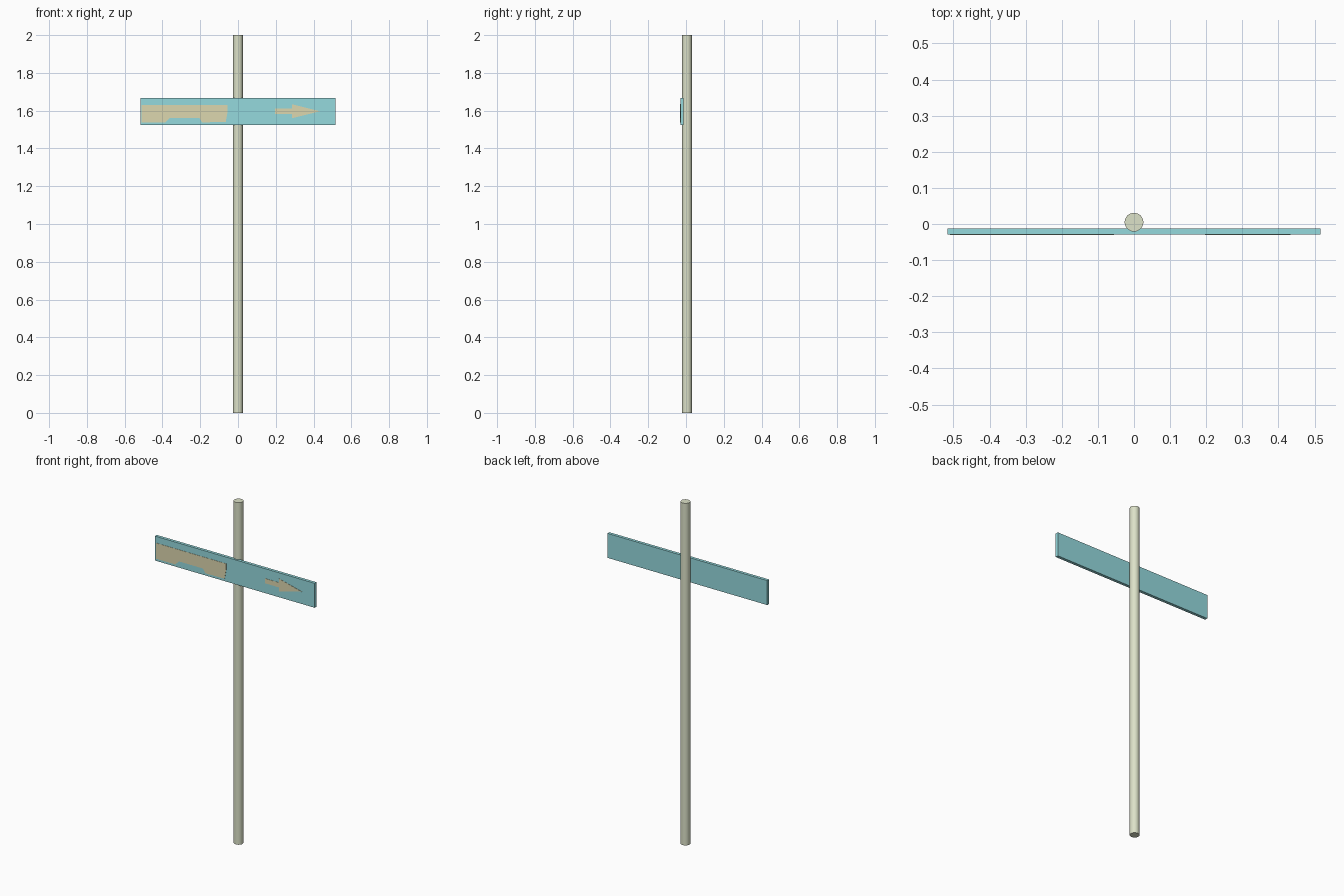
import bpy, bmesh

if "Cube" in bpy.data.objects:
    bpy.data.objects.remove(bpy.data.objects["Cube"])


def material(name, color):
    m = bpy.data.materials.new(name)
    m.diffuse_color = (*color, 1)
    m.use_nodes = True
    m.node_tree.nodes["Principled BSDF"].inputs["Base Color"].default_value = m.diffuse_color
    return m


def add_object(name, bm, mat):
    bmesh.ops.recalc_face_normals(bm, faces=bm.faces)
    me = bpy.data.meshes.new(name)
    bm.to_mesh(me)
    bm.free()
    me.materials.append(mat)
    ob = bpy.data.objects.new(name, me)
    bpy.context.collection.objects.link(ob)
    return ob


def plate(name, outline, y_front, y_back, mat):
    """Extrude an x-z outline along y."""
    bm = bmesh.new()
    face = bm.faces.new([bm.verts.new((x, y_front, z)) for x, z in outline])
    ext = bmesh.ops.extrude_face_region(bm, geom=[face], use_keep_orig=True)
    verts = [v for v in ext["geom"] if isinstance(v, bmesh.types.BMVert)]
    bmesh.ops.translate(bm, verts=verts, vec=(0, y_back - y_front, 0))
    return add_object(name, bm, mat)


pole_mat = material("pole_cream", (0.72, 0.76, 0.58))
board_mat = material("board_blue", (0.30, 0.70, 0.73))
mark_mat = material("marking_tan", (0.72, 0.68, 0.43))

# Round upright pole
bpy.ops.mesh.primitive_cylinder_add(vertices=32, radius=0.026, depth=2,
                                    location=(0, 0.005, 1))
pole = bpy.context.object
pole.name = "pole"
pole.data.materials.append(pole_mat)
bpy.ops.object.shade_smooth_by_angle()

# Sign board overlapping the front of the pole
x, z0, z1 = 0.517, 1.525, 1.668
plate("sign_board", [(-x, z0), (x, z0), (x, z1), (-x, z1)],
      -0.0295, -0.012, board_mat)

# Raised block marking on the left half, notched along its lower edge
plate("block_marking",
      [(-0.51, 1.63), (-0.055, 1.63), (-0.055, 1.595), (-0.065, 1.54),
       (-0.19, 1.538), (-0.205, 1.562), (-0.36, 1.562), (-0.385, 1.538),
       (-0.51, 1.538)],
      -0.0308, -0.029, mark_mat)

# Raised direction arrow on the right half
zc = 1.597
half = [(0.196, 0.014), (0.286, 0.014), (0.286, 0.037)]
plate("arrow_marking",
      [(px, zc + d) for px, d in half] + [(0.434, zc)]
      + [(px, zc - d) for px, d in reversed(half)],
      -0.0308, -0.029, mark_mat)
